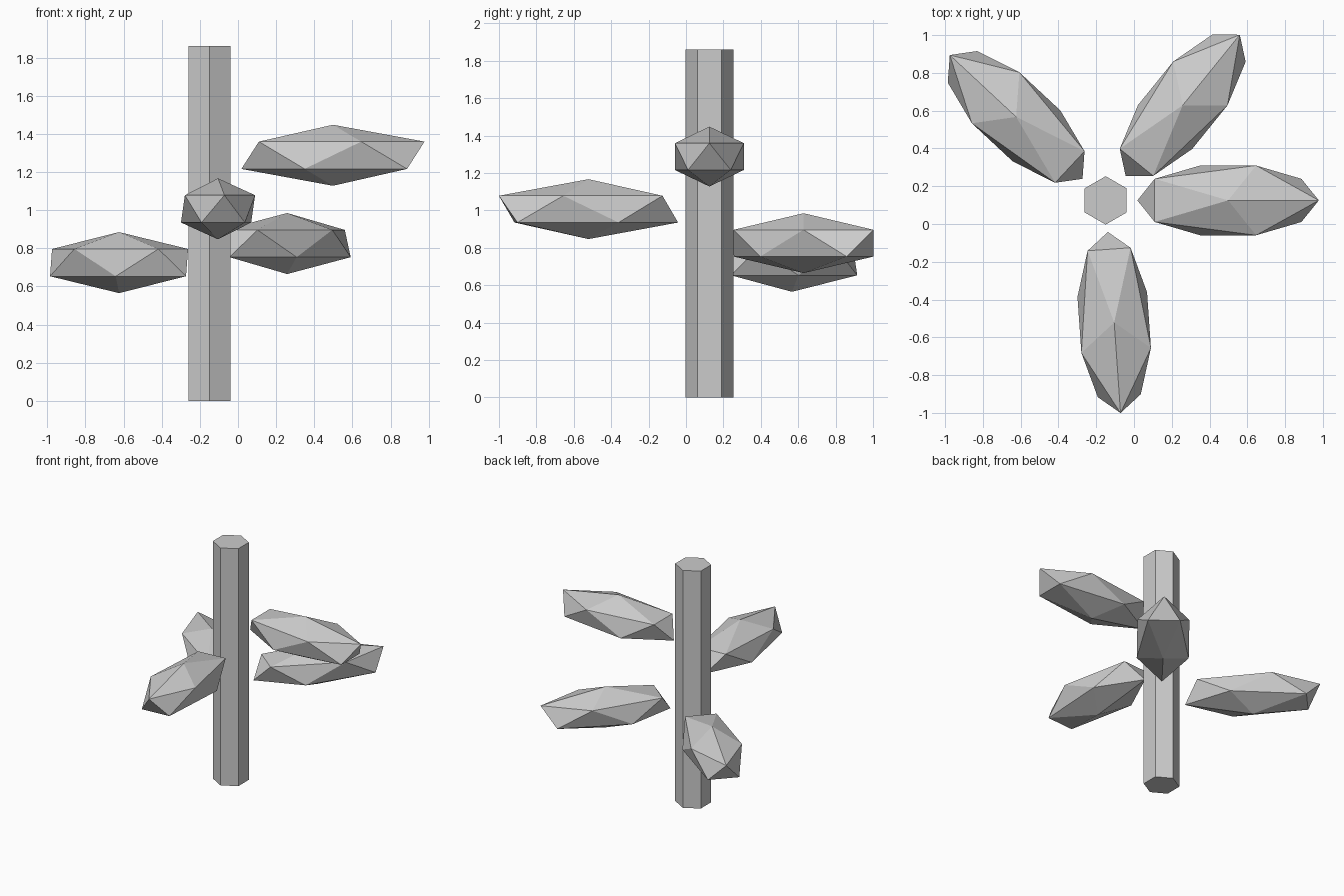
import bpy
from math import radians, cos, sin

if "Cube" in bpy.data.objects:
    bpy.data.objects.remove(bpy.data.objects["Cube"])

CX, CY = -0.15, 0.125

# Hexagonal trunk
bpy.ops.mesh.primitive_cylinder_add(vertices=6, radius=0.128, depth=1.86,
                                    location=(CX, CY, 0.93))
bpy.context.object.name = "trunk"

# Faceted leaf clumps spiralling around the trunk
for i, z in enumerate((1.288, 0.725, 1.007, 0.825)):
    a = radians(137 * i)
    bpy.ops.mesh.primitive_ico_sphere_add(
        subdivisions=1, radius=1,
        location=(CX + 0.648 * cos(a), CY + 0.648 * sin(a), z),
        rotation=(0, 0, a))
    leaf = bpy.context.object
    leaf.name = f"leaf_{i + 1}"
    leaf.scale = (0.537, 0.217, 0.16)
